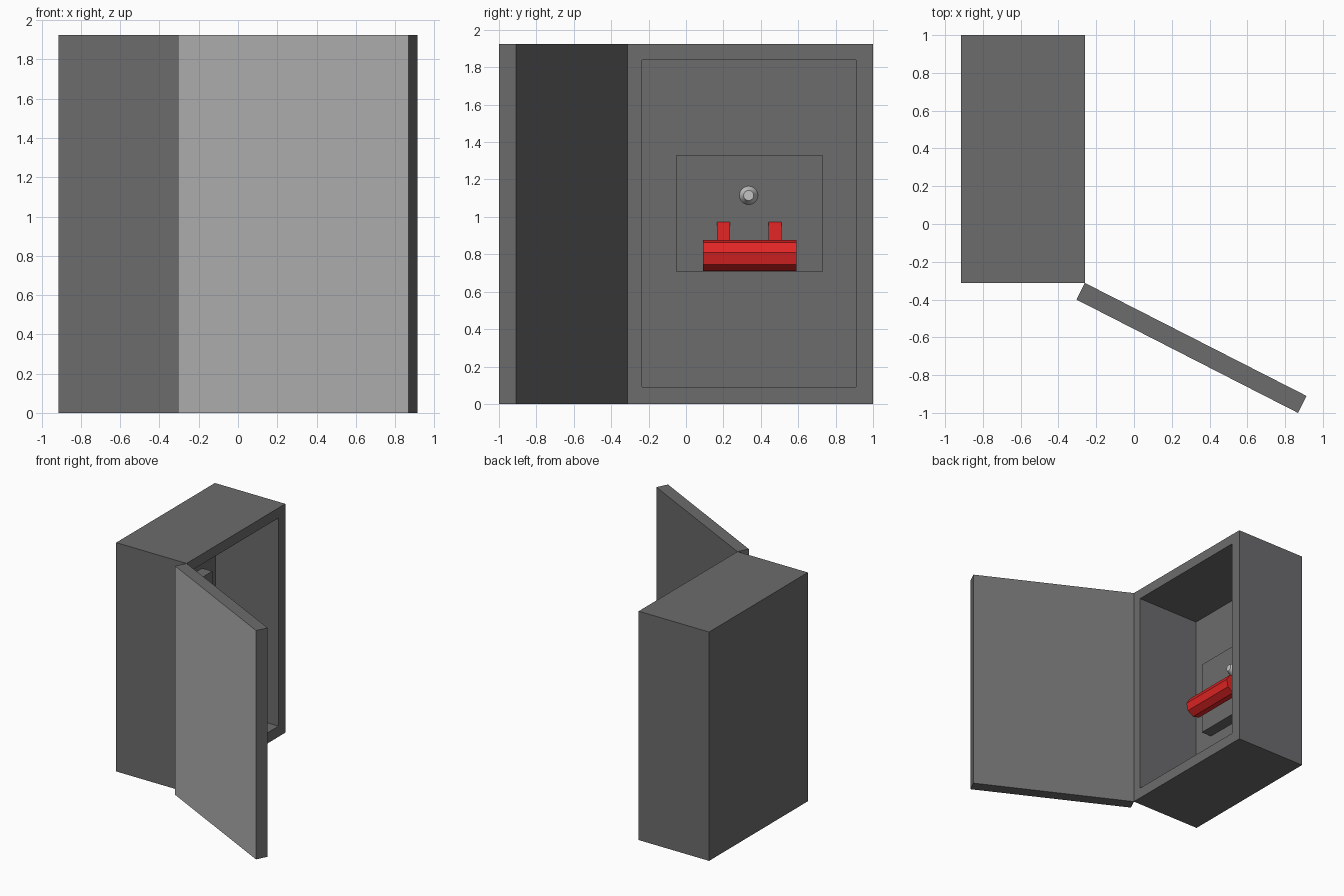
import bpy, bmesh, math
from mathutils import Vector, Matrix

if "Cube" in bpy.data.objects:
    bpy.data.objects.remove(bpy.data.objects["Cube"])


def material(name, rgb):
    m = bpy.data.materials.new(name)
    m.diffuse_color = (*rgb, 1)
    m.use_nodes = True
    m.node_tree.nodes["Principled BSDF"].inputs["Base Color"].default_value = m.diffuse_color
    return m


DARK = material("dark grey metal", (0.15, 0.15, 0.155))
LIGHT = material("light grey paint", (0.43, 0.43, 0.43))
RED = material("red paint", (0.75, 0.018, 0.018))
SILVER = material("silver", (0.55, 0.55, 0.55))


def finish(name, bm, *mats):
    bmesh.ops.recalc_face_normals(bm, faces=bm.faces)
    mesh = bpy.data.meshes.new(name)
    bm.to_mesh(mesh)
    bm.free()
    for m in mats:
        mesh.materials.append(m)
    obj = bpy.data.objects.new(name, mesh)
    bpy.context.collection.objects.link(obj)
    return obj


def box_bm(lo, hi):
    bm = bmesh.new()
    bmesh.ops.create_cube(bm, size=1)
    for v in bm.verts:
        v.co = Vector([lo[i] + (v.co[i] + 0.5) * (hi[i] - lo[i]) for i in range(3)])
    return bm


def prism(name, outline, axis, start, end, *mats):
    """Extrude a flat outline along y or z."""
    bm = bmesh.new()
    put = (lambda a, b, t: (a, t, b)) if axis == "y" else (lambda a, b, t: (a, b, t))
    face = bm.faces.new([bm.verts.new(put(a, b, start)) for a, b in outline])
    new = bmesh.ops.extrude_face_region(bm, geom=[face])["geom"]
    shift = Vector(put(0, 0, end - start))
    for v in new:
        if isinstance(v, bmesh.types.BMVert):
            v.co += shift
    return finish(name, bm, *mats)


# Cabinet: box with a recess pushed in from the +x side
HEIGHT = 1.925
bm = box_bm((-0.915, -0.312, 0), (-0.26, 1.0, HEIGHT))
bm.normal_update()
opening = max(bm.faces, key=lambda f: f.normal.x)
bmesh.ops.inset_individual(bm, faces=[opening], thickness=0.08)
mid = opening.calc_center_median()
for v in opening.verts:
    v.co.y = -0.235 if v.co.y < mid.y else 0.91
    v.co.z = 0.09 if v.co.z < mid.z else 1.84
pushed = bmesh.ops.extrude_discrete_faces(bm, faces=[opening])["faces"][0]
for v in pushed.verts:
    v.co.x = -0.845
finish("cabinet", bm, DARK)

# Open door: light outside face, dark elsewhere
door = prism("door", [(-0.26, -0.312), (-0.305, -0.40), (0.868, -1.0), (0.913, -0.91)],
             "z", 0, HEIGHT, DARK, LIGHT)
for p in door.data.polygons:
    if p.normal.x < -0.3 and p.normal.y < -0.8:
        p.material_index = 1

# Mounting panel at the back of the recess
finish("switch_panel", box_bm((-0.85, -0.05, 0.705), (-0.75, 0.73, 1.33)), DARK)

# Lever grip: octagonal bar across the panel
GX, GZ, R = -0.555, 0.794, 0.084
TILT = math.radians(-35)
octagon = [(GX + R * math.cos(TILT + i * math.pi / 4),
            GZ + R * math.sin(TILT + i * math.pi / 4)) for i in range(8)]
prism("lever_grip", octagon, "y", 0.09, 0.59, RED)

# Lever arms: slanted from the panel down to the grip
d = Vector((math.cos(TILT), math.sin(TILT)))
n = Vector((-d.y, d.x)) * 0.035
grip = Vector((GX, GZ))
back = grip - d * 0.28
arm = [tuple(p) for p in (back - n, grip - n, grip + n, back + n)]
for side, y in (("left", 0.165), ("right", 0.44)):
    prism("lever_arm_" + side, arm, "y", y, y + 0.07, RED)

# Indicator knob above the lever
bm = bmesh.new()
bmesh.ops.create_cone(bm, cap_ends=True, segments=24, radius1=0.05, radius2=0.027, depth=0.045,
                      matrix=Matrix.Translation((-0.7285, 0.335, 1.115))
                      @ Matrix.Rotation(math.pi / 2, 4, "Y"))
knob = finish("indicator_knob", bm, SILVER)
bpy.context.view_layer.objects.active = knob
knob.select_set(True)
bpy.ops.object.shade_smooth_by_angle(angle=math.radians(30))
